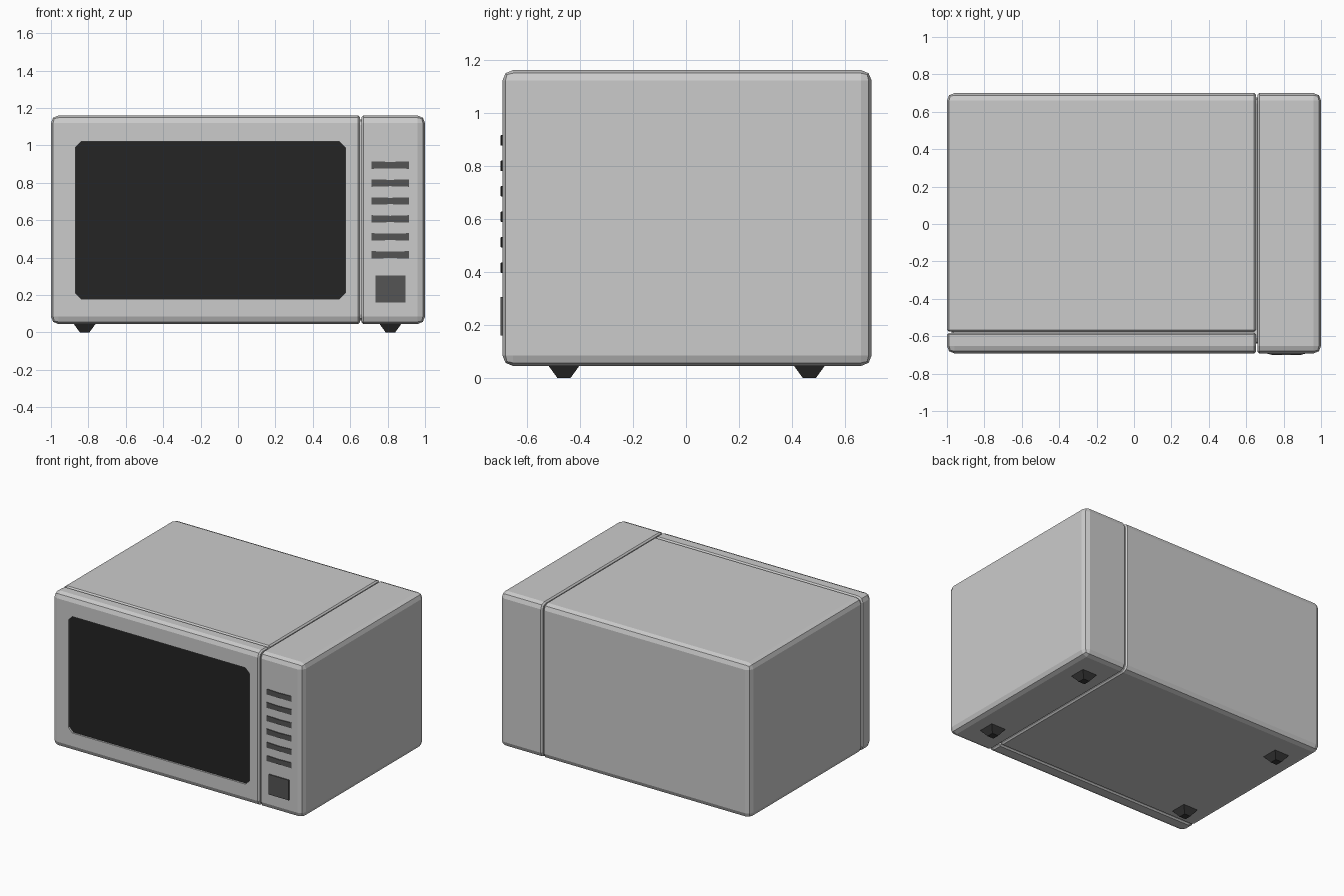
import bpy, bmesh
from mathutils import Vector

if "Cube" in bpy.data.objects:
    bpy.data.objects.remove(bpy.data.objects["Cube"])


def material(name, v):
    m = bpy.data.materials.new(name)
    m.diffuse_color = (v, v, v, 1)
    m.use_nodes = True
    m.node_tree.nodes["Principled BSDF"].inputs["Base Color"].default_value = m.diffuse_color
    return m


GLASS = material("dark_glass", 0.018)
BUTTON = material("button_grey", 0.09)
RUBBER = material("foot_rubber", 0.04)


def finish(bm, name, mat=None):
    bmesh.ops.recalc_face_normals(bm, faces=bm.faces)
    me = bpy.data.meshes.new(name)
    bm.to_mesh(me)
    bm.free()
    ob = bpy.data.objects.new(name, me)
    bpy.context.collection.objects.link(ob)
    if mat:
        me.materials.append(mat)
    return ob


def shell(name, lo, hi, inner=(), round_w=0.04, seam_w=0.01):
    """Box with rounded outer edges; 'inner' lists (axis, value) seam planes with thin chamfers."""
    bm = bmesh.new()
    bmesh.ops.create_cube(bm, size=1)
    lo, hi = Vector(lo), Vector(hi)
    for v in bm.verts:
        v.co = Vector([lo[i] if v.co[i] < 0 else hi[i] for i in range(3)])

    def on_plane(elem):
        return any(all(abs(v.co[a] - p) < 1e-5 for v in elem.verts) for a, p in inner)

    if round_w:
        bmesh.ops.bevel(bm, geom=[e for e in bm.edges if not on_plane(e)], offset=round_w,
                        segments=2, profile=0.5, affect='EDGES', clamp_overlap=True)
    if inner:
        bmesh.ops.bevel(bm, geom=[e for e in bm.edges if on_plane(e)], offset=seam_w,
                        segments=1, profile=0.5, affect='EDGES', clamp_overlap=True)
    return finish(bm, name)


def prism(name, pts, back, mat=None):
    """pts are (x, y, z) on the front; walls run back to y = back."""
    bm = bmesh.new()
    front = [bm.verts.new(p) for p in pts]
    rear = [bm.verts.new((p[0], back, p[2])) for p in pts]
    bm.faces.new(front)
    bm.faces.new(rear[::-1])
    n = len(pts)
    for i in range(n):
        j = (i + 1) % n
        bm.faces.new((front[i], rear[i], rear[j], front[j]))
    return finish(bm, name, mat)


def octagon(x0, x1, z0, z1, c, y):
    return [(x, y, z) for x, z in (
        (x0 + c, z0), (x1 - c, z0), (x1, z0 + c), (x1, z1 - c),
        (x1 - c, z1), (x0 + c, z1), (x0, z1 - c), (x0, z0 + c))]


BOT, TOP, FRONT, BACK = 0.045, 1.16, -0.692, 0.70

# Casing, control column, door and the core seen in the seams
shell("oven_casing", (-1, -0.576, BOT), (0.652, BACK, TOP), [(0, 0.652), (1, -0.576)])
shell("control_column", (0.66, FRONT, BOT), (1, BACK, TOP), [(0, 0.66)])
door = shell("door", (-1, FRONT, BOT), (0.652, -0.582, TOP), [(0, 0.652), (1, -0.582)])
shell("inner_core", (-0.975, -0.64, BOT + 0.02), (0.975, BACK - 0.025, TOP - 0.02), round_w=0.03)

# Recessed door window
cutter = prism("window_cutter", octagon(-0.87, 0.575, 0.18, 1.02, 0.032, FRONT - 0.05), FRONT + 0.016)
cutter.hide_render = True
cutter.hide_viewport = True
cut = door.modifiers.new("window_recess", 'BOOLEAN')
cut.operation = 'DIFFERENCE'
cut.solver = 'EXACT'
cut.object = cutter
prism("window_glass", octagon(-0.87, 0.575, 0.18, 1.02, 0.032, FRONT + 0.013), FRONT + 0.03, GLASS)

# Button rows: two mirrored halves tapering and swelling to the middle
for r in range(6):
    z = 0.895 - r * 0.096
    for s, side in ((-1, "left"), (1, "right")):
        xm, xe = 0.814, 0.814 + s * 0.099
        prism(f"button_{r + 1}_{side}",
              [(xm, -0.70, z - 0.017), (xe, -0.696, z - 0.02),
               (xe, -0.696, z + 0.02), (xm, -0.70, z + 0.017)], FRONT + 0.01, BUTTON)

# Door release button
prism("release_button", [(0.735, -0.70, 0.16), (0.895, -0.70, 0.16),
                         (0.895, -0.70, 0.305), (0.735, -0.70, 0.305)], FRONT + 0.01, BUTTON)

# Tapered feet
for fx, side in ((-0.82, "left"), (0.815, "right")):
    for fy, end in ((-0.46, "front"), (0.465, "back")):
        bm = bmesh.new()
        bmesh.ops.create_cube(bm, size=1)
        for v in bm.verts:
            low = v.co.z < 0
            w = 0.05 if low else 0.12
            v.co = (fx + v.co.x * w, fy + v.co.y * w, 0 if low else BOT + 0.003)
        finish(bm, f"{end}_{side}_foot", RUBBER)
